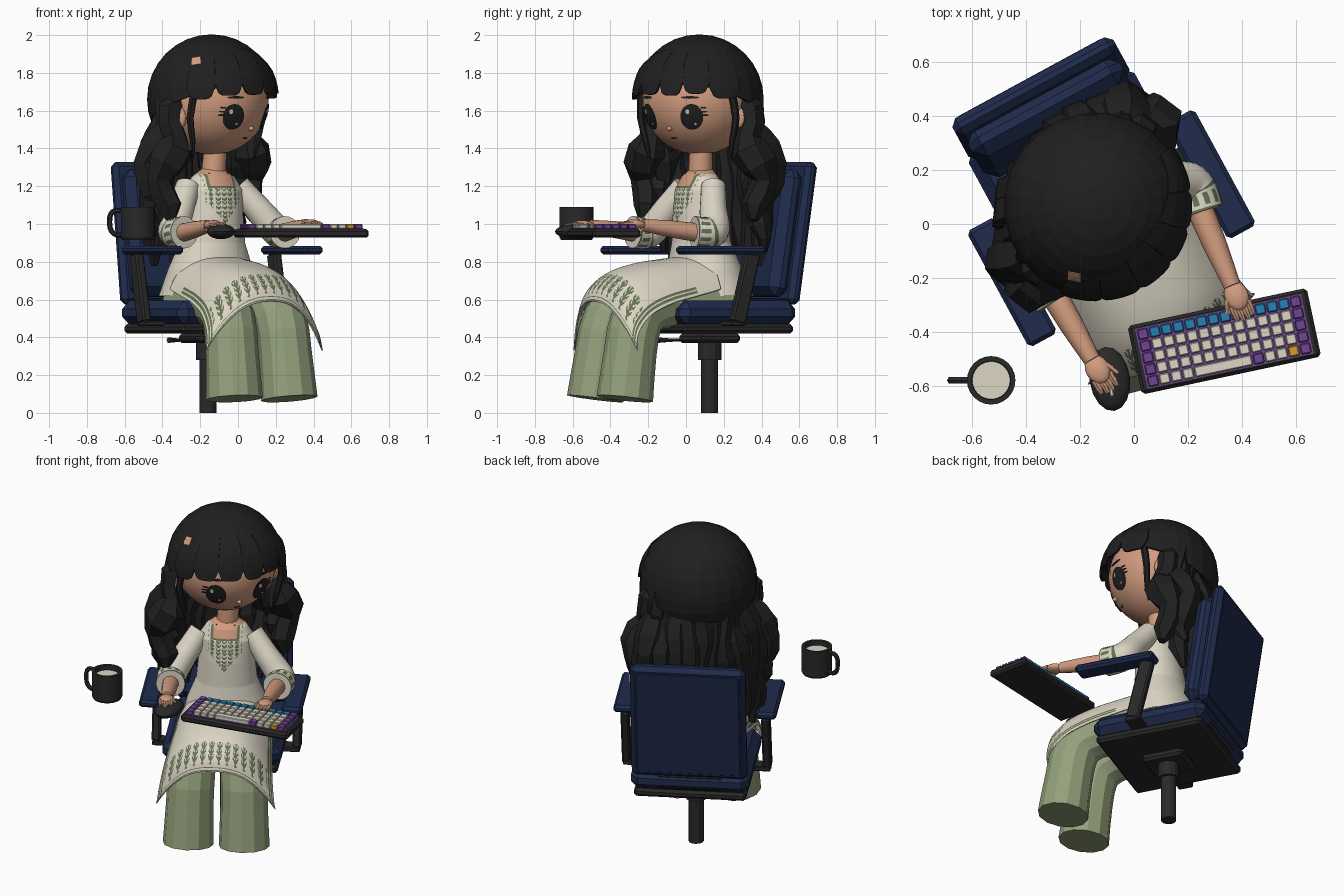
import bpy, bmesh, math
from math import sin, cos, pi, radians, sqrt
from mathutils import Matrix, Vector as V

if "Cube" in bpy.data.objects:
    bpy.data.objects.remove(bpy.data.objects["Cube"])

def material(name, *rgb):
    m = bpy.data.materials.new(name)
    m.use_nodes = True
    m.diffuse_color = (*rgb, 1)
    b = m.node_tree.nodes["Principled BSDF"]
    b.inputs["Base Color"].default_value = (*rgb, 1)
    b.inputs["Roughness"].default_value = 0.8
    return m

HAIR = material("hair black", .014, .014, .014)
PLASTIC = material("charcoal", .022, .022, .022)
SKIN = material("skin", .64, .33, .21)
NAVY = material("navy", .014, .025, .075)
CREAM = material("cream", .72, .67, .56)
GREEN = material("sage green", .29, .35, .2)
LEAF = material("leaf green", .13, .17, .085)
PURPLE = material("purple", .17, .06, .3)
BLUE = material("bright blue", .02, .22, .45)
ORANGE = material("orange", .65, .35, .03)

def frame(x, y, z, deg):
    return Matrix.Translation((x, y, z)) @ Matrix.Rotation(radians(deg), 4, 'Z')

W = Matrix()
BODY = frame(-.16, .125, 0, 28.5)
HEAD = frame(-.14, .07, 1.66, 53)
KEYS = frame(.335, -.435, .95, 12)

def finish(name, bm, mats, M, smooth=False, bevel=0, solid=0):
    bmesh.ops.remove_doubles(bm, verts=bm.verts, dist=1e-5)
    bmesh.ops.recalc_face_normals(bm, faces=bm.faces)
    me = bpy.data.meshes.new(name)
    bm.to_mesh(me)
    bm.free()
    for m in mats:
        me.materials.append(m)
    o = bpy.data.objects.new(name, me)
    bpy.context.collection.objects.link(o)
    o.matrix_world = M
    if solid:
        s = o.modifiers.new("Thickness", 'SOLIDIFY')
        s.thickness, s.offset = solid, 0
    if bevel:
        b = o.modifiers.new("Bevel", 'BEVEL')
        b.width, b.segments = bevel, 1
    if smooth:
        bpy.ops.object.select_all(action='DESELECT')
        o.select_set(True)
        bpy.context.view_layer.objects.active = o
        bpy.ops.object.shade_smooth_by_angle(angle=radians(35))

def boxes(name, parts, mats, M, bevel=0):
    bm = bmesh.new()
    for loc, size, mi in parts:
        old = set(bm.faces)
        bmesh.ops.create_cube(bm, size=1, matrix=Matrix.Translation(loc) @ Matrix.Diagonal((*size, 1)))
        for f in set(bm.faces) - old:
            f.material_index = mi
    finish(name, bm, mats, M, bevel=bevel)

def box(name, loc, size, mat, M, bevel=.015):
    boxes(name, [(loc, size, 0)], [mat], M, bevel)

def ball(name, loc, size, mat, M, seg=16):
    bm = bmesh.new()
    bmesh.ops.create_uvsphere(bm, u_segments=seg, v_segments=seg * 2 // 3, radius=1)
    bmesh.ops.transform(bm, verts=bm.verts, matrix=Matrix.Translation(loc) @ Matrix.Diagonal((*size, 1)))
    finish(name, bm, [mat], M, True)

def grid(name, f, nu, nv, mats, M, rule=None, solid=0, smooth=False):
    bm = bmesh.new()
    vs = [[bm.verts.new(f(i / nu, j / nv)) for i in range(nu + 1)] for j in range(nv + 1)]
    for j in range(nv):
        for i in range(nu):
            q = bm.faces.new((vs[j][i], vs[j][i + 1], vs[j + 1][i + 1], vs[j + 1][i]))
            if rule:
                q.material_index = rule(q.calc_center_median(), (i + .5) / nu, (j + .5) / nv)
    finish(name, bm, mats, M, smooth, solid=solid)

def mix(table, t):
    # smooth interpolation through a short list of points
    n = len(table) - 1
    k = min(int(t * n), n - 1)
    s = t * n - k
    a, b, c, d = (V(table[max(0, min(n, k + e))]) for e in (-1, 0, 1, 2))
    return b + .5 * s * (c - a + s * (2 * a - 5 * b + 4 * c - d + s * (3 * (b - c) + d - a)))

def tube(name, pts, M, mats, sides=8, steps=0, rule=None, ref=(1, 0, 0), smooth=False):
    # points are (x, y, z, radius)
    if steps:
        pts = [mix(pts, i / steps) for i in range(steps + 1)]
    P = [V(p[:3]) for p in pts]
    bm, rings = bmesh.new(), []
    for i, p in enumerate(P):
        t = (P[min(i + 1, len(P) - 1)] - P[max(i - 1, 0)]).normalized()
        a = t.cross(V(ref)).normalized()
        b = t.cross(a)
        rings.append([bm.verts.new(p + pts[i][3] * (a * cos(2 * pi * k / sides) + b * sin(2 * pi * k / sides)))
                      for k in range(sides)])
    for i in range(len(rings) - 1):
        for k in range(sides):
            f = bm.faces.new((rings[i][k], rings[i][k - 1], rings[i + 1][k - 1], rings[i + 1][k]))
            f.material_index = rule((i + .5) / (len(rings) - 1), k) if rule else 0
    bm.faces.new(rings[0])
    bm.faces.new(rings[-1])
    finish(name, bm, mats, M, smooth)

def decal(name, M, R, phi, z, w, h, mat, sides=16, turn=0):
    # thin patch that follows a ball of radius R
    p = radians(phi)
    r = sqrt(R * R - z * z)
    c = V((r * sin(p), -r * cos(p), z))
    right = V((cos(p), sin(p), 0))
    up = right.cross(c).normalized()
    def f(u, v):
        a = 2 * pi * u + turn
        return (c + v * (w * cos(a) * right + h * sin(a) * up)).normalized() * R
    grid(name, f, sides, 3, [mat], M, solid=.004)

# Office chair
box("seat_cushion", (0, 0, .53), (.70, .70, .13), NAVY, BODY, .045)
box("seat_plate", (0, 0, .445), (.66, .66, .05), PLASTIC, BODY)
box("tilt_mechanism", (0, 0, .395), (.22, .26, .05), PLASTIC, BODY)
tube("gas_column", [(0, 0, 0, .045), (0, 0, .3, .045)], BODY, [PLASTIC], 12)
tube("column_collar", [(0, 0, .28, .062), (0, 0, .4, .062)], BODY, [PLASTIC], 12)
tube("seat_lever", [(0, -.04, .385, .009), (-.22, -.1, .385, .009), (-.31, -.14, .385, .016)], BODY, [PLASTIC], 6, ref=(0, 0, 1))
TILT = BODY @ Matrix.Translation((0, .36, .965)) @ Matrix.Rotation(radians(-8.5), 4, 'X')
box("back_shell", (0, .03, -.01), (.68, .07, .76), NAVY, TILT, .025)
box("back_panel", (0, .061, -.01), (.61, .015, .69), NAVY, TILT, .004)
box("back_cushion", (0, -.05, -.02), (.64, .12, .68), NAVY, TILT, .045)
box("back_bracket", (0, .29, .53), (.4, .1, .1), PLASTIC, BODY)
for s, side in ((1, "left"), (-1, "right")):
    box(side + "_armrest", (.42 * s, -.16, .862), (.12, .49, .045), NAVY, BODY)
    lean = BODY @ Matrix.Translation((.415 * s, -.015, .66)) @ Matrix.Rotation(radians(-14), 4, 'X')
    box(side + "_armrest_post", (0, 0, 0), (.05, .085, .38), PLASTIC, lean, .01)
    box(side + "_armrest_bracket", (.37 * s, -.06, .475), (.13, .09, .03), PLASTIC, BODY, .005)

# Wide trousers
for s, side in ((1, "left"), (-1, "right")):
    leg = [(.12 * s, .02, .6, .135), (.135 * s, -.2, .585, .135), (.15 * s, -.4, .575, .135), (.155 * s, -.52, .5, .14),
           (.16 * s, -.565, .32, .14), (.165 * s, -.6, .075, .15)]
    tube(side + "_trouser_leg", leg, BODY, [GREEN], 12, 10)

# Tunic body: elliptical sections (z, half width, half depth, centre y)
SECTIONS = [(.62, .27, .22, 0), (.76, .235, .19, -.03), (.9, .18, .15, -.05), (1.05, .165, .135, -.06),
            (1.18, .165, .12, -.06), (1.25, .12, .09, -.06), (1.29, .06, .06, -.05)]
def torso(u, v):
    n = len(SECTIONS) - 1
    k = min(int(v * n), n - 1)
    z, a, b, c = V(SECTIONS[k]).lerp(V(SECTIONS[k + 1]), v * n - k)
    return V((a * sin(2 * pi * u), c + b * cos(2 * pi * u), z))
def yoke(p, u, v):
    x = abs(p.x)
    if p.z > 1.265 or (p.y < -.08 and p.z > 1.2 and x < .07):
        return 2
    if p.y > -.08 or p.z < 1.0 + 1.2 * x:
        return 0
    if p.z > 1.19 and x < .085:
        return 1
    stripe = abs((x + .018) % .036 - .018)
    return int(x < .1 and (stripe < .003 or (stripe < .012 and (p.z * 42 - stripe * 45) % 1 < .55)))
grid("tunic_body", torso, 144, 120, [CREAM, LEAF, SKIN], BODY, yoke, smooth=True)

# Tunic skirt draped over the lap, with an embroidered hem
LAP = [(-.08, .835), (-.24, .815), (-.42, .79), (-.57, .745), (-.67, .67), (-.705, .59)]
def skirt(u, v):
    a = 2 * u - 1
    y, z = mix([(*p, 0) for p in LAP], v)[:2]
    return V(((.27 + .08 * v) * a, y + .08 * v * a * a, z - (.18 + .08 * v) * abs(a) ** (3.2 - .8 * v)))
def hem(p, u, v):
    a = abs(2 * u - 1)
    if .955 < v < .985 or .915 < v < .935 or (v > .2 and (.955 < a < .98 or .92 < a < .935)):
        return 1
    stem = abs((u * 14) % 1 - .5)
    h = (v - .64) / .25
    leaf = .1 + .27 * sin(pi * min(1, .25 + .75 * h)) if 0 < h < 1 else 0
    return int(a < .9 and stem < leaf and (stem < .07 or (h * 4 + stem * 3) % 1 < .6))
grid("tunic_skirt", skirt, 168, 100, [CREAM, LEAF], BODY, hem, solid=.008, smooth=True)

# Sleeves, forearms and hands
ARMS = {"left": [(.0, .145, 1.2), (.23, .09, .95), (.365, -.23, .995)],
        "right": [(-.265, -.005, 1.2), (-.31, -.24, .95), (-.155, -.505, .99)]}
def cuff_bands(t, k):
    return int(.72 < t < .76 or t > .95 or (.79 < t < .92 and k % 2))
for side, pts in ARMS.items():
    sh, el, wr = map(V, pts)
    fore = (wr - el).normalized()
    start, cuff = el - fore * .06 + V((0, 0, .02)), el + fore * .05
    sleeve = [(*sh, .065), (*sh.lerp(start, .5), .072), (*start, .083), (*cuff, .085)]
    tube(side + "_sleeve", sleeve, W, [CREAM, LEAF], 24, 30, cuff_bands, smooth=True)
    tube(side + "_forearm", [(*el, .05), (*el.lerp(wr, .5), .045), (*wr, .032)], W, [SKIN], 12, 4, smooth=True)
    out = fore.cross(V((0, 0, 1))).normalized()
    palm = wr + fore * .04
    R = Matrix.Translation(palm) @ fore.to_track_quat('Y', 'Z').to_matrix().to_4x4()
    ball(side + "_palm", (0, 0, 0), (.045, .058, .024), SKIN, R)
    for k in range(4):
        a = palm + fore * .03 + out * (k - 1.5) * .021
        tip = a + fore * (.07 - .008 * abs(k - 1.5)) - V((0, 0, .012))
        tube(f"{side}_finger_{k + 1}", [(*a, .013), (*a.lerp(tip, .6), .012), (*tip, .008)], W, [SKIN], 6)
    inner = out if side == "left" else -out
    a = palm + inner * .035
    tube(side + "_thumb", [(*a, .015), (*(a + inner * .02 + fore * .05 - V((0, 0, .012))), .01)], W, [SKIN], 6)

# Neck, necklace and head
tube("neck", [(0, -.055, 1.22, .066), (.015, -.06, 1.42, .06)], BODY, [SKIN], 12, smooth=True)
tube("necklace", [(-.055, -.115, 1.27, .003), (0, -.165, 1.2, .004), (.055, -.115, 1.27, .003)], BODY, [PLASTIC], 5, ref=(0, 1, 0))
ball("head", (0, 0, -.005), (.302, .302, .288), SKIN, HEAD, 32)
ball("nose", (0, -.262, -.155), (.014, .016, .013), SKIN, HEAD)
decal("mouth", HEAD, .303, 0, -.205, .018, .004, PLASTIC)
for s, side in ((1, "left"), (-1, "right")):
    ball(side + "_ear", (.295 * s, .0, -.1), (.03, .05, .065), SKIN, HEAD)
    decal(side + "_eye", HEAD, .305, 29 * s, -.095, .062, .073, HAIR, 20)
    decal(side + "_eye_glint", HEAD, .309, 29 * s - 4, -.065, .011, .013, CREAM, 10)
    decal(side + "_eye_glint_small", HEAD, .309, 29 * s + 4, -.13, .006, .007, CREAM, 8)
    decal(side + "_eyebrow", HEAD, .306, 28 * s, .01, .05, .007, HAIR, 12, .15 * s)
    for k in range(3):
        decal(f"{side}_eyelash_{k + 1}", HEAD, .306, (41 + k) * s, -.045 - .02 * k, .018, .004, HAIR, 8)

# Hair cap, cut on a slant
bm = bmesh.new()
bmesh.ops.create_uvsphere(bm, u_segments=24, v_segments=16, radius=.338)
bmesh.ops.bisect_plane(bm, geom=bm.verts[:] + bm.edges[:] + bm.faces[:], plane_co=(0, 0, -.02),
                       plane_no=(0, .36, 1), clear_inner=True)
finish("hair_cap", bm, [HAIR], HEAD, solid=.012)
decal("cap_patch", HEAD, .347, -70, .205, .036, .036, SKIN, 4, .6)

# Fringe locks with narrow notches between them
EDGES = (-75, -50, -25, 0, 22, 46, 75)
LOWS = (.0, .02, .025, .02, .03, .005)
for k, low in enumerate(LOWS):
    def lock(u, v, k=k, low=low):
        p = radians(EDGES[k] + (EDGES[k + 1] - EDGES[k]) * u)
        top = .16 + .1 * sin(pi * (k + u) / 6)
        bottom = low + .06 * abs(2 * u - 1) ** 5
        z = top + (bottom - top) * v
        r = sqrt((.338 + .012 * min(1, 3 * v)) ** 2 - z * z)
        return V((r * sin(p), -r * cos(p), z))
    grid(f"fringe_lock_{k + 1}", lock, 8, 5, [HAIR], HEAD, solid=.014)

# Long locks round the back, kept inside the cap at the top
COUNT = 11
for k in range(COUNT):
    deg = 108 + 144 * k / (COUNT - 1)
    p, s = radians(deg), abs(sin(radians(deg)))
    end = -.8 - .08 * (k % 2)
    pts = []
    for i in range(13):
        t = i / 12
        r = .255 + .1 * s * min(1, t * 2) + .022 * sin(15 * t + k) * s
        size = (.04 + .04 * min(1, t * 3)) * (1 + .2 * s * sin(17 * t + 2 * k)) * (1 - .75 * t ** 4)
        q = p + .05 * sin(13 * t + k)
        pts.append((r * sin(q), -r * cos(q), .02 + (end - .02) * t, size))
    tube(f"long_lock_{k + 1}", pts, HEAD, [HAIR], 6)

# Chunky waves in front of the shoulders, and thin temple strands
for s, side in ((1, "left"), (-1, "right")):
    for k, deg in enumerate((93, 108)):
        pts = []
        for i in range(10):
            t = i / 9
            q = radians(deg) + .07 * sin(11 * t + 2 * k)
            r = .27 + .11 * min(1, 1.8 * t) + .025 * sin(12 * t + k)
            size = (.045 + .05 * min(1, 2.2 * t)) * (1 + .2 * sin(16 * t + 2 * k)) * (1 - .7 * t ** 5)
            pts.append((s * r * sin(q), -r * cos(q), .02 - .66 * t, size))
        tube(f"{side}_wave_{k + 1}", pts, HEAD, [HAIR], 6)
    strand = [(.30 * s, -.11, .03, .022), (.315 * s, -.095, -.1, .02), (.285 * s, -.09, -.22, .016), (.27 * s, -.08, -.31, .005)]
    tube(side + "_temple_strand", strand, HEAD, [HAIR], 6, 6)

# Keyboard
box("keyboard_case", (0, 0, 0), (.68, .26, .045), PLASTIC, KEYS, .012)
box("keyboard_plate", (0, 0, .022), (.63, .226, .008), PURPLE, KEYS, 0)
caps, pitch = [], .0445
for row in range(5):
    for col in range(14):
        if row == 4 and 4 <= col <= 8:
            continue
        kind = 1 if col in (0, 13) or (row, col) == (4, 9) else 2 if row == 0 else 3 if (row, col) == (4, 12) else 0
        caps.append((((col - 6.5) * pitch, (2 - row) * pitch, .037), (.039, .039, .026), kind))
caps.append(((-.5 * pitch, -2 * pitch, .037), (5 * pitch - .006, .039, .026), 0))
boxes("keycaps", caps, [CREAM, PURPLE, BLUE, ORANGE], KEYS, .004)

# Mouse
MOUSE = frame(-.09, -.575, .96, 8)
ball("mouse", (0, 0, 0), (.075, .12, .04), PLASTIC, MOUSE)
box("mouse_wheel", (0, -.05, .035), (.014, .03, .012), CREAM, MOUSE, .003)

# Mug: one turned profile, wall and filling
PROFILE = [(0, .915), (.082, .915), (.09, .93), (.09, 1.09), (.072, 1.09), (.07, 1.06), (0, 1.06)]
def mug(u, v):
    r, z = PROFILE[round(v * (len(PROFILE) - 1))]
    return V((r * cos(2 * pi * u), r * sin(2 * pi * u), z))
MUG = frame(-.53, -.58, 0, 0)
grid("mug", mug, 24, len(PROFILE) - 1, [PLASTIC, CREAM], MUG, lambda p, u, v: int(v > .85))
handle = [(-.08, 0, 1.07, .014), (-.125, 0, 1.07, .014), (-.148, 0, 1.04, .014), (-.146, 0, .975, .014),
          (-.12, 0, .945, .014), (-.08, 0, .94, .014)]
tube("mug_handle", handle, MUG, [PLASTIC], 6, 12, ref=(0, 1, 0))
